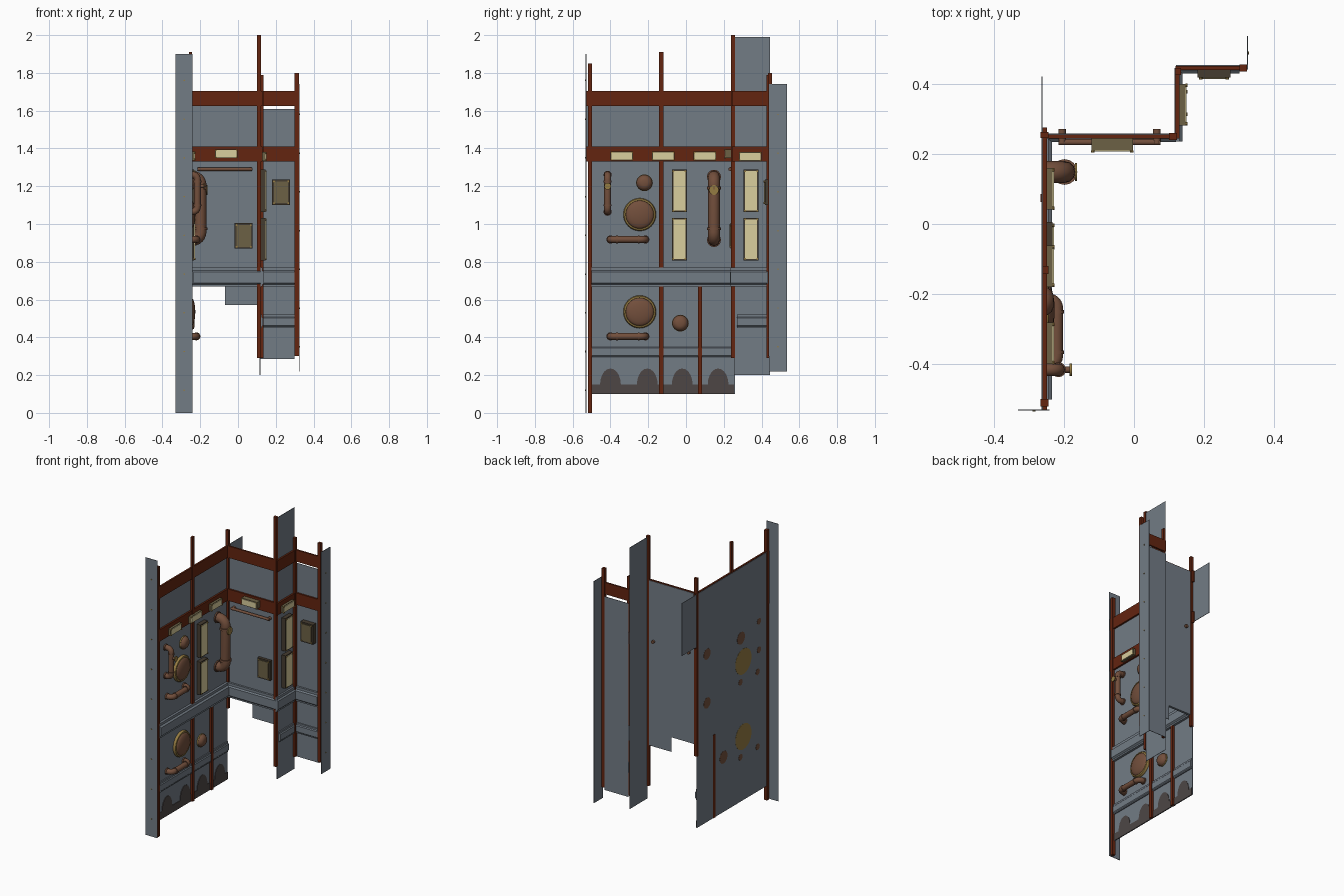
import bpy, bmesh, math
from mathutils import Vector as V

if "Cube" in bpy.data.objects:
    bpy.data.objects.remove(bpy.data.objects["Cube"])

def mat(name, r, g, b):
    m = bpy.data.materials.new(name)
    m.diffuse_color = (r, g, b, 1)
    m.use_nodes = True
    m.node_tree.nodes["Principled BSDF"].inputs["Base Color"].default_value = m.diffuse_color
    return m
GREY = mat("blue_grey_steel", .17, .20, .235)
RUST = mat("rust_red", .125, .018, .005)
COPPER = mat("copper_brown", .17, .078, .045)
BRASS = mat("brass", .30, .20, .055)
BRONZE = mat("dull_bronze", .15, .12, .06)
CREAM = mat("cream_glass", .70, .62, .34)
DARK = mat("dark_mesh", .075, .062, .06)
FRAME = mat("dark_frame", .06, .045, .03)

# Wall frames: origin, direction along wall, outward normal
A = (V((-.26, 0, 0)), V((0, 1, 0)), V((1, 0, 0)))
B = (V((0, .255, 0)), V((1, 0, 0)), V((0, -1, 0)))
C = (V((.118, 0, 0)), V((0, 1, 0)), V((1, 0, 0)))
D = (V((0, .45, 0)), V((1, 0, 0)), V((0, -1, 0)))
F = (V((0, -.531, 0)), V((1, 0, 0)), V((0, -1, 0)))   # front flange
E = (V((.325, 0, 0)), V((0, 1, 0)), V((1, 0, 0)))     # right flange

def at(w, u, o, z):
    return w[0] + w[1] * u + w[2] * o + V((0, 0, z))

def finish(name, bm, m, smooth=False):
    bmesh.ops.recalc_face_normals(bm, faces=bm.faces)
    me = bpy.data.meshes.new(name)
    bm.to_mesh(me); bm.free()
    me.materials.append(m)
    ob = bpy.data.objects.new(name, me)
    bpy.context.collection.objects.link(ob)
    if smooth:
        bpy.ops.object.select_all(action='DESELECT')
        ob.select_set(True)
        bpy.context.view_layer.objects.active = ob
        bpy.ops.object.shade_smooth_by_angle(angle=math.radians(40))
    return ob

def prism(name, pts, off, m):
    bm = bmesh.new()
    f = bm.faces.new([bm.verts.new(p) for p in pts])
    r = bmesh.ops.extrude_face_region(bm, geom=[f])
    bmesh.ops.translate(bm, vec=off, verts=[g for g in r['geom'] if isinstance(g, bmesh.types.BMVert)])
    return finish(name, bm, m)

def slab(name, w, u0, u1, z0, z1, o0, o1, m):
    pts = [at(w, u, o0, z) for u, z in ((u0, z0), (u1, z0), (u1, z1), (u0, z1))]
    return prism(name, pts, w[2] * (o1 - o0), m)

def panel(name, w, u0, u1, z0, z1):
    return slab(name, w, u0, u1, z0, z1, -.003, 0, GREY)

def moulding(name, w, u0, u1, z0, z1, d):
    h = z1 - z0
    prof = ((0, 0), (.6, 0), (.6, .1), (1, .18), (1, .75), (.6, .83), (.6, 1), (0, 1))
    return prism(name, [at(w, u0, d * o, z0 + h * t) for o, t in prof], w[1] * (u1 - u0), GREY)

def lathe(name, p, axis, prof, m, n=24):
    """Revolve (radius, distance) pairs around an axis through p."""
    axis = axis.normalized()
    s = axis.orthogonal().normalized(); t = axis.cross(s)
    bm = bmesh.new(); rings = []
    for r, d in prof:
        rings.append([bm.verts.new(p + axis * d + (s * math.cos(a) + t * math.sin(a)) * r)
                      for a in (2 * math.pi * i / n for i in range(n))])
    for a, b in zip(rings, rings[1:]):
        for i in range(n):
            bm.faces.new((a[i], a[(i + 1) % n], b[(i + 1) % n], b[i]))
    bm.faces.new(rings[0]); bm.faces.new(rings[-1])
    return finish(name, bm, m, True)

def disc(name, w, u, z, r, o0, o1, m, n=24):
    return lathe(name, at(w, u, o0, z), w[2], ((r, 0), (r, o1 - o0)), m, n)

def handle_pipe(name, w, p, q, r, out):
    """Pipe leaving the wall at (u,z) p, running along it and re-entering at q."""
    p, q = V(p), V(q); d = (q - p).normalized(); b = r * 1.4
    path = [(p, -.004)]
    arc = [i * math.pi / 12 for i in range(7)]
    path += [(p + d * b * (1 - math.cos(a)), out - b + b * math.sin(a)) for a in arc]
    path += [(q - d * b * (1 - math.cos(a)), out - b + b * math.sin(a)) for a in reversed(arc)]
    path += [(q, -.004)]
    cu = bpy.data.curves.new(name, 'CURVE'); cu.dimensions = '3D'
    sp = cu.splines.new('POLY'); sp.points.add(len(path) - 1)
    for c, (uz, o) in zip(sp.points, path):
        c.co = (*at(w, uz[0], o, uz[1]), 1)
    cu.bevel_depth = r; cu.bevel_resolution = 4
    tmp = bpy.data.objects.new(name, cu)
    bpy.context.collection.objects.link(tmp)
    bpy.context.view_layer.update()
    me = bpy.data.meshes.new_from_object(tmp.evaluated_get(bpy.context.evaluated_depsgraph_get()))
    bpy.data.objects.remove(tmp)
    bm = bmesh.new(); bm.from_mesh(me); bpy.data.meshes.remove(me)
    bm.normal_update()
    for f in bm.faces: f.material_index = 0
    finish(name, bm, COPPER, True)
    ax = w[1] * d[0] + V((0, 0, d[1]))
    for e, s in ((p, 1), (q, -1)):                 # collars and wall flanges
        c = e + d * s * b * 1.2
        lathe(name + "_collar", at(w, c[0], out, c[1]), ax * s, ((r * 1.18, 0), (r * 1.18, r * .5)), COPPER, 16)
        disc(name + "_flange", w, e[0], e[1], r * 1.2, -.004, .008, COPPER, 16)

# Steel panels
panel("left_wall_panel", A, -.50, .26, .10, 1.34)
panel("left_wall_upper_panel", A, -.53, .42, 1.34, 1.70)
panel("middle_wall_panel", B, -.26, .12, .67, 1.70)
panel("middle_wall_lower_panel", B, -.07, .12, .57, .67)
panel("return_wall_panel", C, .255, .445, .20, 1.99)
panel("right_wall_panel", D, .12, .30, .285, 1.61)
panel("front_flange", F, -.33, -.24, 0, 1.90)
panel("right_flange", E, .44, .535, .22, 1.74)

# Rust bands around the four walls
for name, w, u0, u1 in (("left", A, -.53, .275), ("middle", B, -.26, .13), ("return", C, .245, .45), ("right", D, .12, .32)):
    for z0, z1 in ((1.33, 1.41), (1.625, 1.705)):
        slab(name + "_rust_band", w, u0, u1, z0, z1, 0, .012, RUST)

# Rust posts
for name, w, u0, u1, z0, z1, o0 in (
        ("front_post", A, -.52, -.498, 0, 1.85, -.006), ("left_mid_post", A, -.143, -.12, .10, 1.91, 0),
        ("left_low_post", A, .063, .085, .10, .67, -.006), ("left_corner_post", A, .245, .262, .59, 1.81, -.006),
        ("inner_corner_post", B, .10, .122, .29, 2.0, -.004), ("return_post", C, .425, .445, .29, 1.79, 0),
        ("right_post", D, .30, .322, .30, 1.80, -.004)):
    slab(name, w, u0, u1, z0, z1, o0, .016, RUST)

# Ledge and lower mouldings
for name, w, u0, u1, d in (("left", A, -.50, .255, .027), ("middle", B, -.26, .12, .022), ("return", C, .235, .45, .02), ("right", D, .12, .30, .022)):
    moulding(name + "_ledge", w, u0, u1, .67, .77, d)
moulding("left_low_moulding", A, -.50, .255, .29, .36, .012)
moulding("return_low_moulding", C, .27, .44, .45, .52, .014)
moulding("right_low_moulding", D, .12, .30, .45, .52, .014)

# Dark mesh skirt with four arches
top = []
for c in (.17, -.02, -.205, -.40):
    top += [(c + .055 * math.cos(a), .15 + .085 * math.sin(a)) for a in (math.pi * i / 10 for i in range(11))]
outline = [(-.498, .10), (.255, .10), (.255, .15)] + top + [(-.498, .15)]
prism("arched_mesh_skirt", [at(A, u, .001, z) for u, z in outline], A[2] * .003, DARK)

# Pipes on the left wall
handle_pipe("large_pipe", A, (.148, .915), (.148, 1.25), .031, .062)
handle_pipe("upper_vertical_pipe", A, (-.415, 1.065), (-.415, 1.26), .018, .045)
for z in (.918, .405):
    handle_pipe("horizontal_pipe", A, (-.40, z), (-.215, z), .018, .04)
for u, z, r, o in ((.148, 1.18, .026, .06), (-.415, 1.2, .018, .045)):
    disc("valve_stem", A, u, z, r * .5, o, o + .036, COPPER, 12)
    disc("valve_wheel", A, u, z, r, o + .032, o + .038, BRASS, 16)

# Domed gauges
def dome(u, z, r, h):
    lathe("gauge_rim", at(A, u, -.004, z), A[2], ((r, 0), (r, .012), (r * .95, .02), (r * .86, .022), (r * .84, .012)), BRASS, 32)
    k = r * .86
    prof = [(k * math.cos(a), .012 + h * math.sin(a)) for a in (math.pi / 2 * i / 6.3 for i in range(7))]
    lathe("gauge_dome", at(A, u, 0, z), A[2], prof, COPPER, 32)
dome(-.245, 1.05, .087, .022)
dome(-.245, .535, .087, .022)
for u, z in ((-.22, 1.218), (-.03, .475)):
    lathe("knob", at(A, u, -.004, z), A[2], ((.042, 0), (.042, .014), (.036, .022), (.03, .03), (.016, .035)), COPPER, 24)
    disc("knob_ring", A, u, z, .044, 0, .008, BRASS)

# Framed cream windows and lamps
def framed(name, w, u, z, wd, ht, depth, m, frame, b=.008):
    slab(name + "_frame", w, u - wd / 2, u + wd / 2, z - ht / 2, z + ht / 2, 0, depth, frame)
    slab(name + "_pane", w, u - wd / 2 + b, u + wd / 2 - b, z - ht / 2 + b, z + ht / 2 - b, depth - .002, depth + .004, m)
    for su in (-1, 1):
        for sz in (-1, 1):
            disc(name + "_bolt", w, u + su * (wd / 2 - b), z + sz * (ht / 2 - b), .005, depth, depth + .006, BRASS, 8)
for w, u in ((A, -.035), (C, .345)):
    for z in (1.175, .92):
        framed("window", w, u, z, .08, .225, .028, CREAM, FRAME)
for w, u, z, dp in ((A, -.34, 1.36, .028), (A, -.12, 1.36, .028), (A, .10, 1.36, .028), (C, .34, 1.357, .028), (B, -.062, 1.372, .045)):
    framed("band_lamp", w, u, z, .118, .046, dp, CREAM, BRONZE, .004)

# Bronze boxes
for w, u, z, dp in ((B, .03, .937, .02), (D, .228, 1.168, .033)):
    framed("junction_box", w, u, z, .095, .135, dp, BRONZE, FRAME, .01)

# Hand rail on the middle wall
lathe("hand_rail", at(B, -.215, .022, 1.29), B[1], ((.009, 0), (.009, .29)), COPPER, 12)
for u in (-.205, .065):
    disc("hand_rail_bracket", B, u, 1.29, .011, -.016, .024, COPPER, 12)

# Bolts down the outer flanges
for i in range(9):
    disc("front_flange_bolt", F, -.285, .12 + i * .205, .004, 0, .003, BRASS, 8)
    if i < 7:
        disc("right_flange_bolt", E, .487, .35 + i * .205, .004, 0, .003, BRASS, 8)
